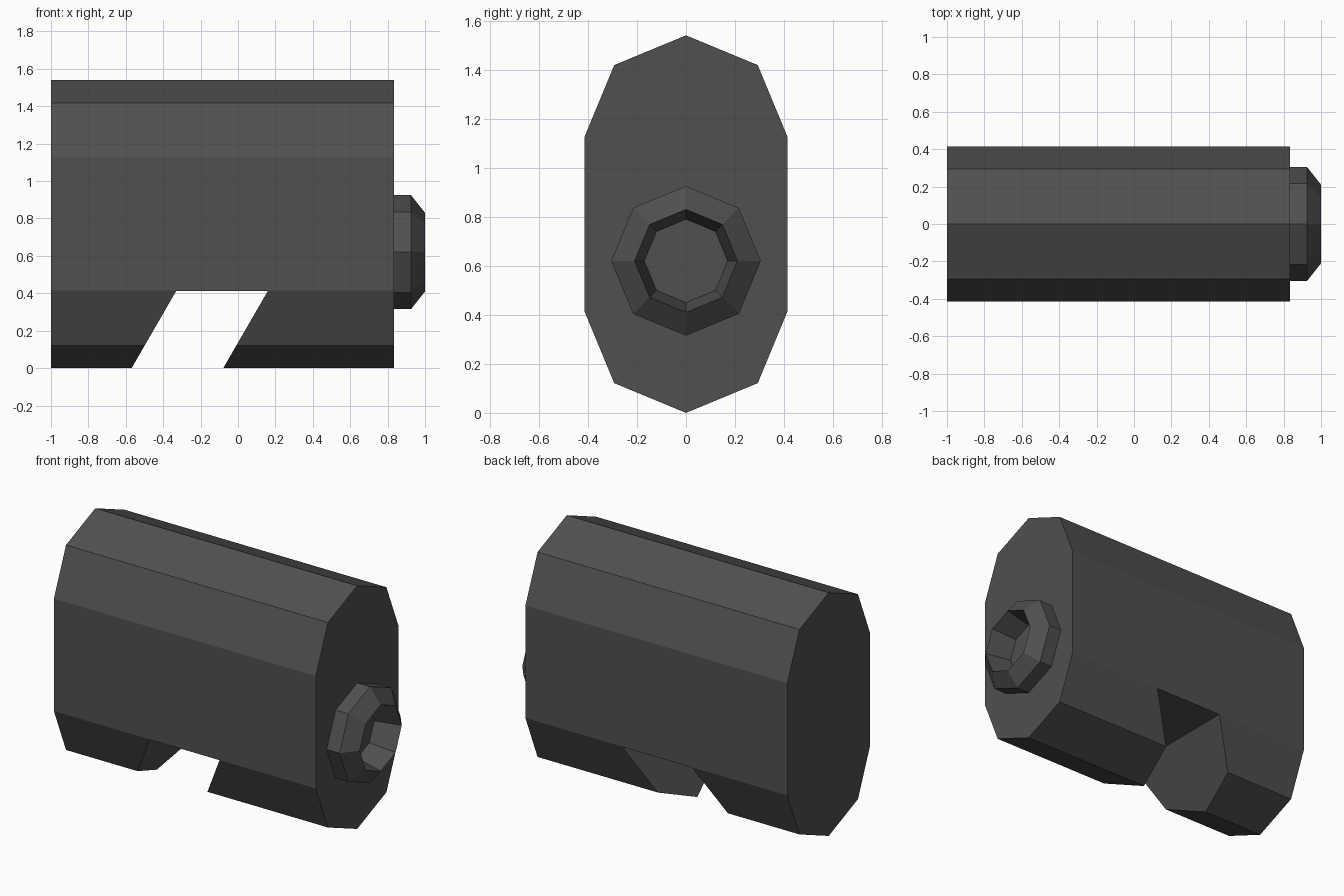
import bpy, bmesh, math

if "Cube" in bpy.data.objects:
    bpy.data.objects.remove(bpy.data.objects["Cube"])

grey = bpy.data.materials.new("dark grey")
grey.diffuse_color = (0.08, 0.08, 0.08, 1)
grey.use_nodes = True
grey.node_tree.nodes["Principled BSDF"].inputs["Base Color"].default_value = grey.diffuse_color


def finish(name, bm):
    bmesh.ops.recalc_face_normals(bm, faces=bm.faces)
    mesh = bpy.data.meshes.new(name)
    bm.to_mesh(mesh)
    bm.free()
    mesh.materials.append(grey)
    obj = bpy.data.objects.new(name, mesh)
    bpy.context.collection.objects.link(obj)
    return obj


def prism(name, outline, offset):
    """Extrude a flat outline of 3D points along an offset."""
    bm = bmesh.new()
    face = bm.faces.new([bm.verts.new(p) for p in outline])
    new = bmesh.ops.extrude_face_region(bm, geom=[face], use_keep_orig=True)["geom"]
    bmesh.ops.translate(bm, vec=offset,
                        verts=[v for v in new if isinstance(v, bmesh.types.BMVert)])
    return finish(name, bm)


# body: stretched octagon, extruded along x
R, LOW, HIGH, END = 0.414, 0.414, 1.126, 0.835
outline = []
for centre, start in ((HIGH, 0), (LOW, 180)):
    for i in range(5):
        a = math.radians(start + 45 * i)
        outline.append((-1, R * math.cos(a), centre + R * math.sin(a)))
body = prism("body", outline, (END + 1, 0, 0))

# slanted notch through the underside
TOP, BELOW = 0.413, -0.1
slope = 0.24 / 0.415
cut = [(-0.33, TOP), (0.16, TOP),
       (0.16 - slope * (TOP - BELOW), BELOW), (-0.33 - slope * (TOP - BELOW), BELOW)]
cutter = prism("notch_cutter", [(x, -1, z) for x, z in cut], (0, 2, 0))
cutter.hide_render = True
mod = body.modifiers.new("notch", 'BOOLEAN')
mod.operation = 'DIFFERENCE'
mod.solver = 'EXACT'
mod.object = cutter
bpy.context.view_layer.objects.active = body
bpy.ops.object.modifier_apply(modifier=mod.name)
bpy.data.objects.remove(cutter)

# nozzle: eight-sided ring with chamfered rim; the body end is its floor
bm = bmesh.new()
rings = []
for x, r in ((END, 0.305), (0.925, 0.305), (1.0, 0.21), (END, 0.17)):
    rings.append([bm.verts.new((x, r * math.cos(i * math.pi / 4),
                                0.62 + r * math.sin(i * math.pi / 4))) for i in range(8)])
for a, b in zip(rings, rings[1:]):
    for i in range(8):
        j = (i + 1) % 8
        bm.faces.new((a[i], a[j], b[j], b[i]))
nozzle = finish("nozzle", bm)
# open strip: make sure the outer wall faces outward
outer = nozzle.data.polygons[0]
if outer.normal.y * outer.center.y < 0:
    nozzle.data.flip_normals()
